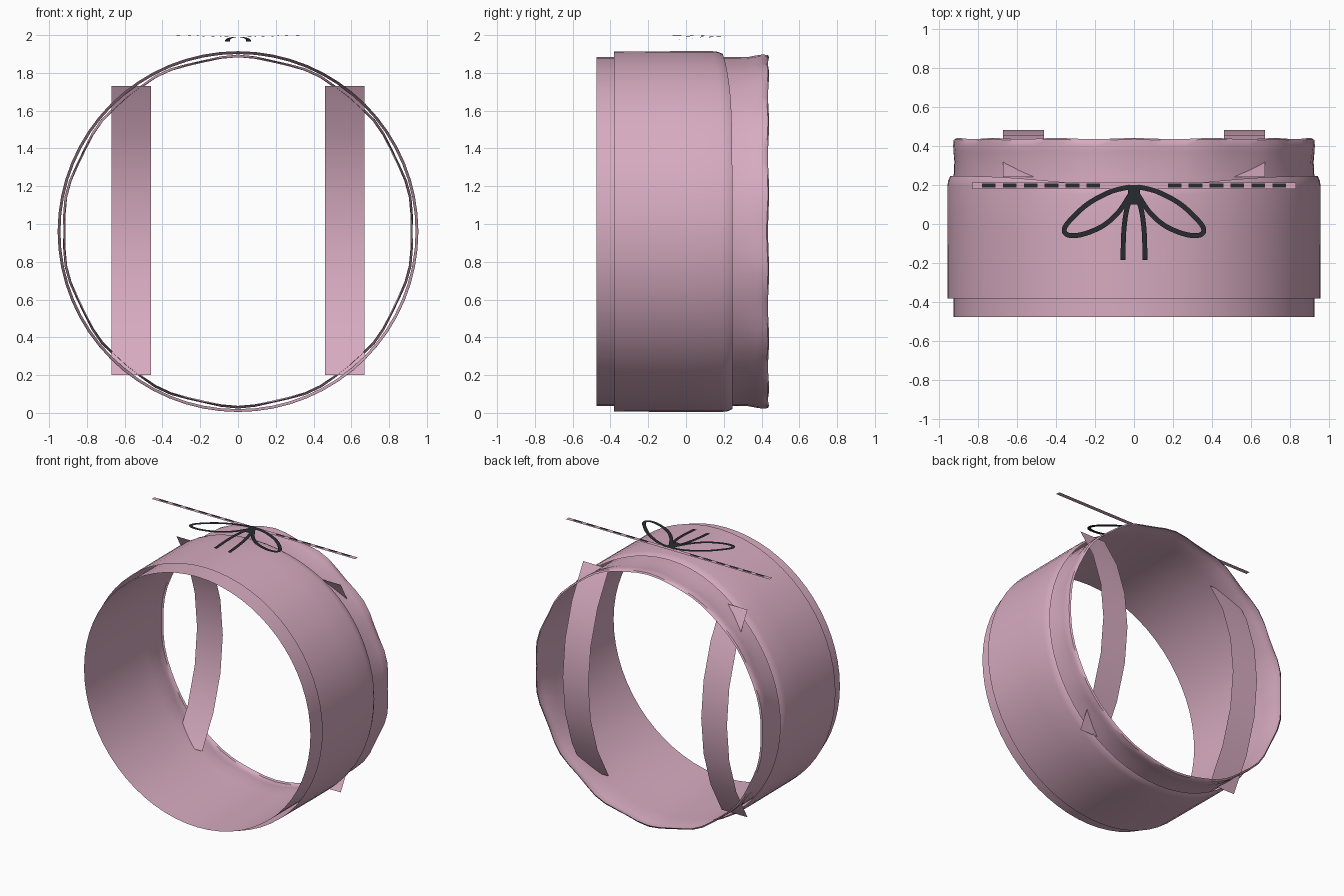
import bpy, math
from mathutils import Vector

if "Cube" in bpy.data.objects:
    bpy.data.objects.remove(bpy.data.objects["Cube"])

CZ = 0.96          # height of the ring axis
SEG = 64


def material(name, rgb):
    m = bpy.data.materials.new(name)
    m.diffuse_color = (*rgb, 1)
    m.use_nodes = True
    m.node_tree.nodes["Principled BSDF"].inputs["Base Color"].default_value = m.diffuse_color
    return m


PINK = material("dusty pink", (0.68, 0.41, 0.53))
DARK = material("charcoal", (0.022, 0.024, 0.03))


def add(name, verts, faces, mat, smooth=True):
    me = bpy.data.meshes.new(name)
    me.from_pydata([tuple(v) for v in verts], [], faces)
    me.materials.append(mat)
    ob = bpy.data.objects.new(name, me)
    bpy.context.collection.objects.link(ob)
    if smooth:
        bpy.context.view_layer.objects.active = ob
        ob.select_set(True)
        bpy.ops.object.shade_smooth_by_angle(angle=math.radians(50))
        ob.select_set(False)
    return ob


def sleeve(name, rows, shape):
    """Open tube along y; shape(row, angle from top) gives radius and y."""
    verts, faces = [], []
    for row in rows:
        for i in range(SEG):
            a = 2 * math.pi * i / SEG
            r, y = shape(row, a)
            verts.append((r * math.sin(a), y, CZ + r * math.cos(a)))
    for j in range(len(rows) - 1):
        for i in range(SEG):
            k = (i + 1) % SEG
            faces.append((j * SEG + i, j * SEG + k, (j + 1) * SEG + k, (j + 1) * SEG + i))
    return add(name, verts, faces, PINK)


# Outer sleeve: rear hem dips forward near the top and turns in slightly
def outer_shape(row, a):
    r, y, hem = row
    return r, y - hem * 0.05 * max(0, math.cos(a)) ** 6


sleeve("outer_sleeve", [(0.953, -0.38, 0), (0.955, 0.0, 0), (0.955, 0.19, 1),
                        (0.951, 0.222, 1), (0.94, 0.245, 1)], outer_shape)


# Inner sleeve: longer, with a gently rippled flare at the back
def inner_shape(row, a):
    r, y, ripple = row
    w = ripple * math.cos(14 * a)
    return r + 0.006 * w, y + 0.004 * w


sleeve("inner_sleeve", [(0.923, -0.475, 0), (0.923, 0.0, 0), (0.923, 0.24, 0),
                        (0.921, 0.32, 0.3), (0.928, 0.37, 0.8), (0.931, 0.40, 1),
                        (0.929, 0.43, 1), (0.918, 0.437, 0.8)], inner_shape)

# Rear straps: bowed vertical strips
R, HALF = 1.34, math.asin(0.765 / 1.34)
for side, label in ((-1, "left"), (1, "right")):
    verts, n = [], 6
    for i in range(n + 1):
        t = HALF * (2 * i / n - 1)
        y, z = 0.48 - R * (1 - math.cos(t)), 0.965 + R * math.sin(t)
        verts += [(side * 0.46, y, z), (side * 0.67, y, z)]
    add(label + "_strap", verts,
        [(2 * i, 2 * i + 1, 2 * i + 3, 2 * i + 2) for i in range(n)], PINK)


# Flat band on top with a row of stitches
def plate(name, x0, x1, y0, y1, z, mat):
    add(name, [(x0, y0, z), (x1, y0, z), (x1, y1, z), (x0, y1, z)],
        [(0, 1, 2, 3)], mat, False)


plate("top_band", -0.83, 0.83, 0.18, 0.212, 1.985, PINK)
for side in (-1, 1):
    for i in range(6):
        c = side * (0.208 + 0.107 * i)
        plate("stitch", c - 0.035, c + 0.035, 0.187, 0.206, 1.988, DARK)


# Bow: flat cords swept along smooth paths
def spline(pts, steps=6):
    p = [pts[0]] + pts + [pts[-1]]
    out = []
    for i in range(1, len(p) - 2):
        a, b, c, d = p[i - 1:i + 3]
        for s in range(steps):
            t = s / steps
            out.append(0.5 * (2 * b + (c - a) * t + (2 * a - 5 * b + 4 * c - d) * t * t
                              + (3 * b - a - 3 * c + d) * t ** 3))
    return out + [pts[-1]]


def cord(name, pts, width):
    path = spline([Vector(p) for p in pts])
    verts = []
    for i, p in enumerate(path):
        d = path[min(i + 1, len(path) - 1)] - path[max(i - 1, 0)]
        nrm = Vector((-d.y, d.x, 0)).normalized() * width / 2
        verts += [p - nrm, p + nrm]
    add(name, verts, [(2 * i, 2 * i + 2, 2 * i + 3, 2 * i + 1)
                      for i in range(len(path) - 1)], DARK, False)


LOOP = [(0.02, 0.19, 1.99), (0.12, 0.165, 1.992), (0.24, 0.10, 1.996), (0.335, 0.01, 2.0),
        (0.357, -0.035, 2.0), (0.33, -0.058, 2.0), (0.26, -0.052, 1.998),
        (0.16, -0.01, 1.995), (0.08, 0.06, 1.992), (0.02, 0.15, 1.99)]
TAIL = [(0.015, 0.15, 1.99), (0.04, 0.06, 1.985), (0.053, -0.05, 1.977), (0.056, -0.185, 1.967)]
for side, label in ((-1, "left"), (1, "right")):
    cord(label + "_bow_loop", [(side * x, y, z) for x, y, z in LOOP], 0.025)
    cord(label + "_bow_tail", [(side * x, y, z) for x, y, z in TAIL], 0.025)

# Knot: small tapered patch
add("bow_knot", [(-0.022, 0.10, 1.992), (0.022, 0.10, 1.992),
                 (0.035, 0.20, 1.992), (-0.035, 0.20, 1.992)], [(0, 1, 2, 3)], DARK, False)
